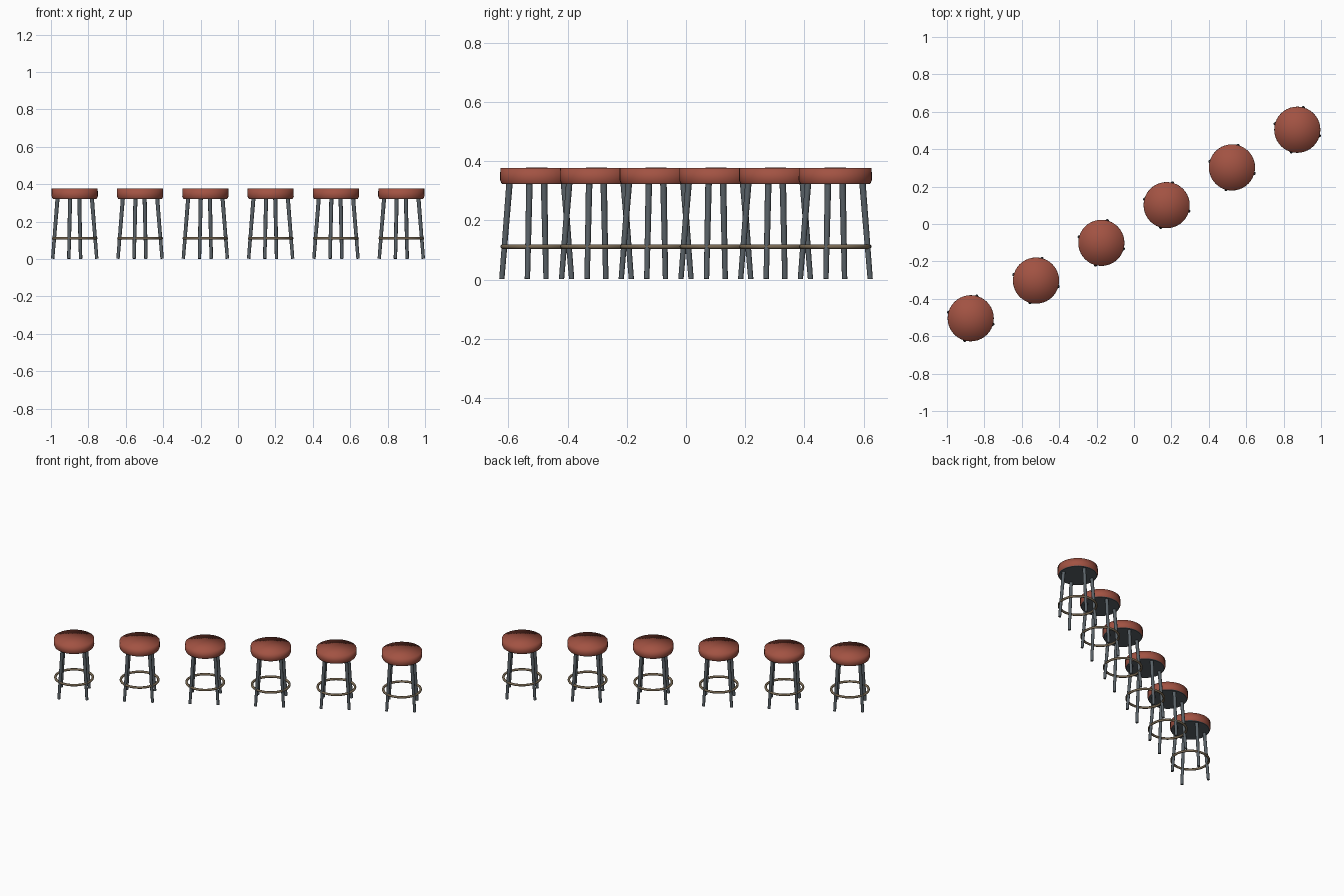
import bpy, bmesh, math
from mathutils import Vector, Matrix

if "Cube" in bpy.data.objects:
    bpy.data.objects.remove(bpy.data.objects["Cube"])


def material(name, rgb):
    m = bpy.data.materials.new(name)
    m.diffuse_color = (*rgb, 1)
    m.use_nodes = True
    m.node_tree.nodes["Principled BSDF"].inputs["Base Color"].default_value = m.diffuse_color
    return m


RED = material("red_leather", (0.36, 0.085, 0.055))
STEEL = material("dark_steel", (0.10, 0.12, 0.135))
BRONZE = material("bronze", (0.19, 0.14, 0.085))


def add_object(name, bm, mat, at):
    bmesh.ops.recalc_face_normals(bm, faces=bm.faces)
    me = bpy.data.meshes.new(name)
    bm.to_mesh(me)
    bm.free()
    me.shade_smooth()
    me.materials.append(mat)
    ob = bpy.data.objects.new(name, me)
    ob.location = at
    bpy.context.collection.objects.link(ob)


def lathe(profile, steps=40, closed=False):
    # revolve (radius, z) points around the vertical axis
    bm = bmesh.new()
    vs = [bm.verts.new((r, 0, z)) for r, z in profile]
    pairs = list(zip(vs, vs[1:] + vs[:1])) if closed else list(zip(vs, vs[1:]))
    edges = [bm.edges.new(p) for p in pairs]
    bmesh.ops.spin(bm, geom=vs + edges, cent=(0, 0, 0), axis=(0, 0, 1),
                   angle=math.tau, steps=steps, use_duplicate=False)
    bmesh.ops.remove_doubles(bm, verts=bm.verts, dist=1e-5)
    return bm


def legs():
    # four splayed, tapered legs
    bm = bmesh.new()
    for i in range(4):
        a = math.radians(75 + 90 * i)
        d = Vector((math.cos(a), math.sin(a), 0))
        low = d * 0.122 + Vector((0, 0, 0.002))
        high = d * 0.095 + Vector((0, 0, 0.327))
        axis = high - low
        turn = axis.to_track_quat('Z', 'Y').to_matrix().to_4x4()
        bmesh.ops.create_cone(bm, cap_ends=True, segments=14, radius1=0.009,
                              radius2=0.011, depth=axis.length,
                              matrix=Matrix.Translation((low + high) / 2) @ turn)
    return bm


seat_profile = [(0, 0.378), (0.123, 0.376), (0.1235, 0.335), (0.119, 0.325)]
plate_profile = [(0.119, 0.325), (0.116, 0.322), (0, 0.322)]
ring_profile = [(0.115 + 0.0075 * math.cos(k * math.tau / 10),
                 0.111 + 0.0075 * math.sin(k * math.tau / 10)) for k in range(10)]

# six stools in a diagonal row
for n in range(6):
    t = n - 2.5
    at = (t * 0.3492, t * 0.2016, 0)
    add_object(f"seat_cushion_{n + 1}", lathe(seat_profile), RED, at)
    add_object(f"seat_underside_{n + 1}", lathe(plate_profile), STEEL, at)
    add_object(f"legs_{n + 1}", legs(), STEEL, at)
    add_object(f"foot_ring_{n + 1}", lathe(ring_profile, 48, True), BRONZE, at)

# keep the flat ends and plate edge crisp
for ob in bpy.context.collection.objects:
    ob.select_set(not ob.name.startswith("seat_cushion"))
    bpy.context.view_layer.objects.active = ob
bpy.ops.object.shade_smooth_by_angle(angle=math.radians(40))
